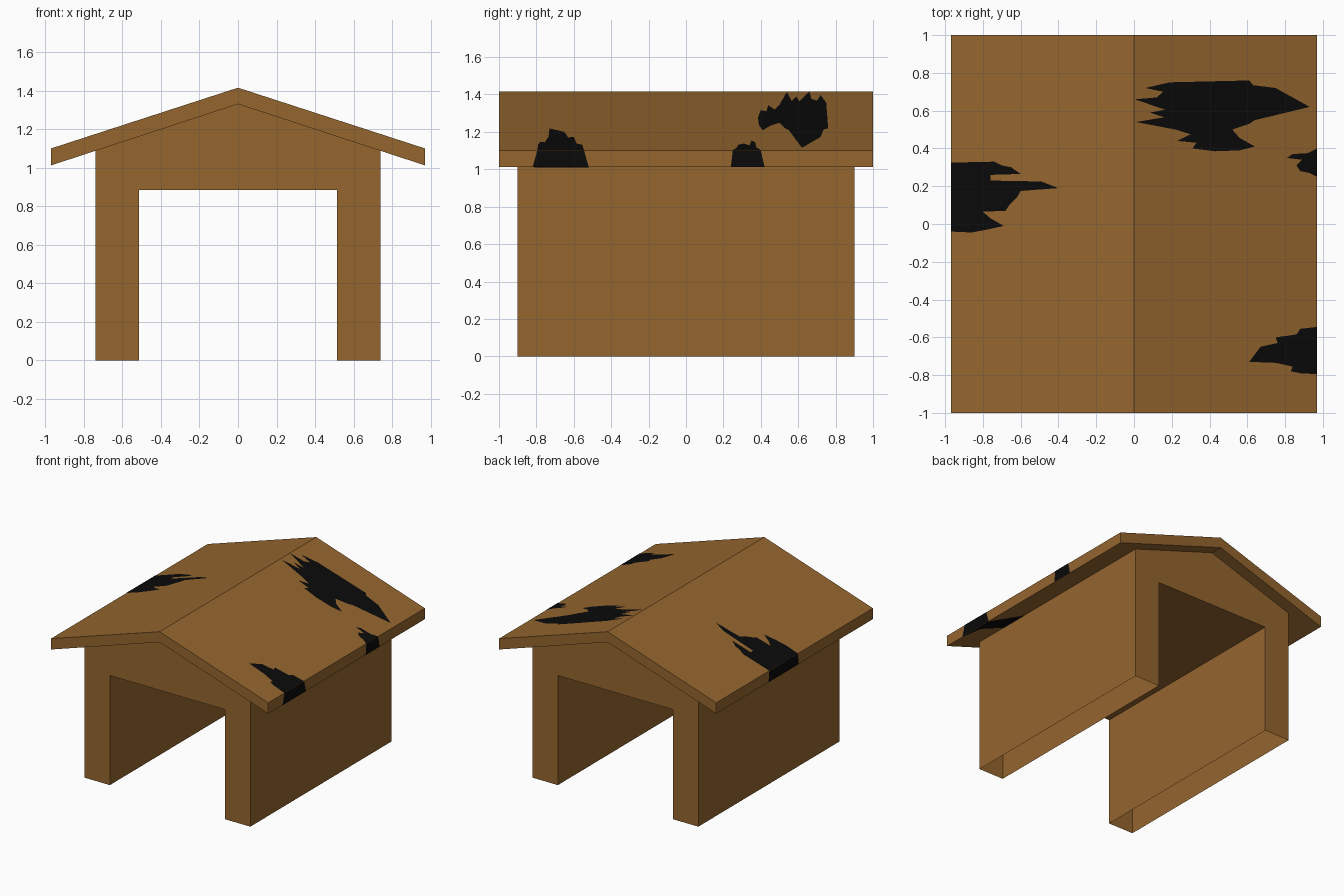
import bpy, bmesh
from mathutils import Vector

if "Cube" in bpy.data.objects:
    bpy.data.objects.remove(bpy.data.objects["Cube"])


def material(name, rgb):
    m = bpy.data.materials.new(name)
    m.diffuse_color = (*rgb, 1)
    m.use_nodes = True
    m.node_tree.nodes["Principled BSDF"].inputs["Base Color"].default_value = m.diffuse_color
    return m


WOOD = material("brown_wood", (0.30, 0.133, 0.028))
HOLE = material("black_hole", (0.003, 0.003, 0.003))
EAVE_X, EAVE_TOP, RIDGE, EAVE_LOW, RIDGE_LOW = 0.97, 1.10, 1.415, 1.012, 1.33
LIFT = 0.002


def finish(bm, name, mat):
    me = bpy.data.meshes.new(name)
    bm.to_mesh(me)
    bm.free()
    me.materials.append(mat)
    ob = bpy.data.objects.new(name, me)
    bpy.context.collection.objects.link(ob)
    return ob


def extrude_profile(name, half, y, skip=None):
    """Mirror a half outline (x >= 0), then extrude it from -y to y."""
    pts = half + [(-x, z) for x, z in reversed(half) if x > 0]
    bm = bmesh.new()
    face = bm.faces.new([bm.verts.new((x, -y, z)) for x, z in pts])
    ext = bmesh.ops.extrude_face_region(bm, geom=[face], use_keep_orig=True)
    for v in ext["geom"]:
        if isinstance(v, bmesh.types.BMVert):
            v.co.y = y
    bmesh.ops.recalc_face_normals(bm, faces=bm.faces)
    if skip:
        bmesh.ops.delete(bm, geom=[f for f in bm.faces if skip(f)], context="FACES_ONLY")
    return finish(bm, name, WOOD)


def plate(name, pts, outward):
    """One thin painted patch whose face looks along the outward direction."""
    bm = bmesh.new()
    f = bm.faces.new([bm.verts.new(p) for p in pts])
    f.normal_update()
    if f.normal.dot(Vector(outward)) < 0:
        f.normal_flip()
    finish(bm, name, HOLE)


def top_z(x):
    return RIDGE + (EAVE_TOP - RIDGE) * abs(x) / EAVE_X + LIFT


def low_z(x):
    return RIDGE_LOW + (EAVE_LOW - RIDGE_LOW) * abs(x) / EAVE_X - LIFT


# Walls: tunnel shaped shell, open at the feet
wall_top = low_z(0.74) + LIFT
extrude_profile("walls",
                [(0, RIDGE_LOW), (0.74, wall_top), (0.74, 0), (0.515, 0), (0.515, 0.885)],
                0.9,
                lambda f: f.calc_center_median().z < 0.01
                or (f.normal.z > 0.5 and f.calc_center_median().z > 1))

# Roof: thick gable slab
extrude_profile("roof",
                [(0, RIDGE), (EAVE_X, EAVE_TOP), (EAVE_X, EAVE_LOW), (0, RIDGE_LOW)], 1.0)

# Ragged holes painted on the roof slopes, as seen from the top
ragged = {
    "ridge_hole": [(.06, .72), (.19, .75), (.61, .76), (.63, .735), (.75, .72), (.93, .62),
                   (.64, .55), (.61, .53), (.52, .50), (.56, .455), (.64, .41), (.56, .39),
                   (.43, .385), (.31, .40), (.33, .43), (.23, .44), (.30, .475), (.22, .50),
                   (.01, .54), (.16, .565), (.085, .59), (.165, .605), (.005, .66),
                   (.12, .67), (.155, .70)],
    "back_eave_hole": [(.97, .40), (.92, .375), (.84, .37), (.81, .35), (.89, .34),
                       (.86, .31), (.88, .28), (.93, .27), (.97, .25)],
    "front_eave_hole": [(.97, -.545), (.88, -.555), (.86, -.585), (.75, -.60), (.76, -.63),
                        (.67, -.65), (.64, -.69), (.61, -.73), (.75, -.735), (.84, -.755),
                        (.83, -.78), (.88, -.79), (.97, -.795)],
    "left_eave_hole": [(-.97, .325), (-.74, .33), (-.70, .31), (-.65, .30), (-.60, .265),
                       (-.76, .26), (-.76, .23), (-.49, .225), (-.40, .19), (-.60, .175),
                       (-.62, .14), (-.66, .10), (-.68, .07), (-.80, .065), (-.76, .03),
                       (-.69, -.01), (-.78, -.03), (-.86, -.045), (-.97, -.04)],
}
for name, pts in ragged.items():
    plate(name, [(x, y, top_z(x)) for x, y in pts], (0, 0, 1))

# The eave holes continue over the roof edge: side, top y range, bottom y range
edges = {
    "back_eave_edge": (1, (.25, .40), (.24, .42)),
    "front_eave_edge": (1, (-.795, -.545), (-.82, -.52)),
    "left_eave_edge": (-1, (-.04, .325), (-.05, .335)),
}
for name, (side, t, b) in edges.items():
    x = side * (EAVE_X + LIFT)
    plate(name, [(x, t[0], EAVE_TOP), (x, t[1], EAVE_TOP),
                 (x, b[1], EAVE_LOW), (x, b[0], EAVE_LOW)], (side, 0, 0))

# Hole seen on the underside of the front right eave
plate("front_eave_under",
      [(x, y, low_z(x)) for x, y in
       [(.97, -.82), (.93, -.66), (.74, -.62), (.74, -.38), (.97, -.52)]], (0, 0, -1))
